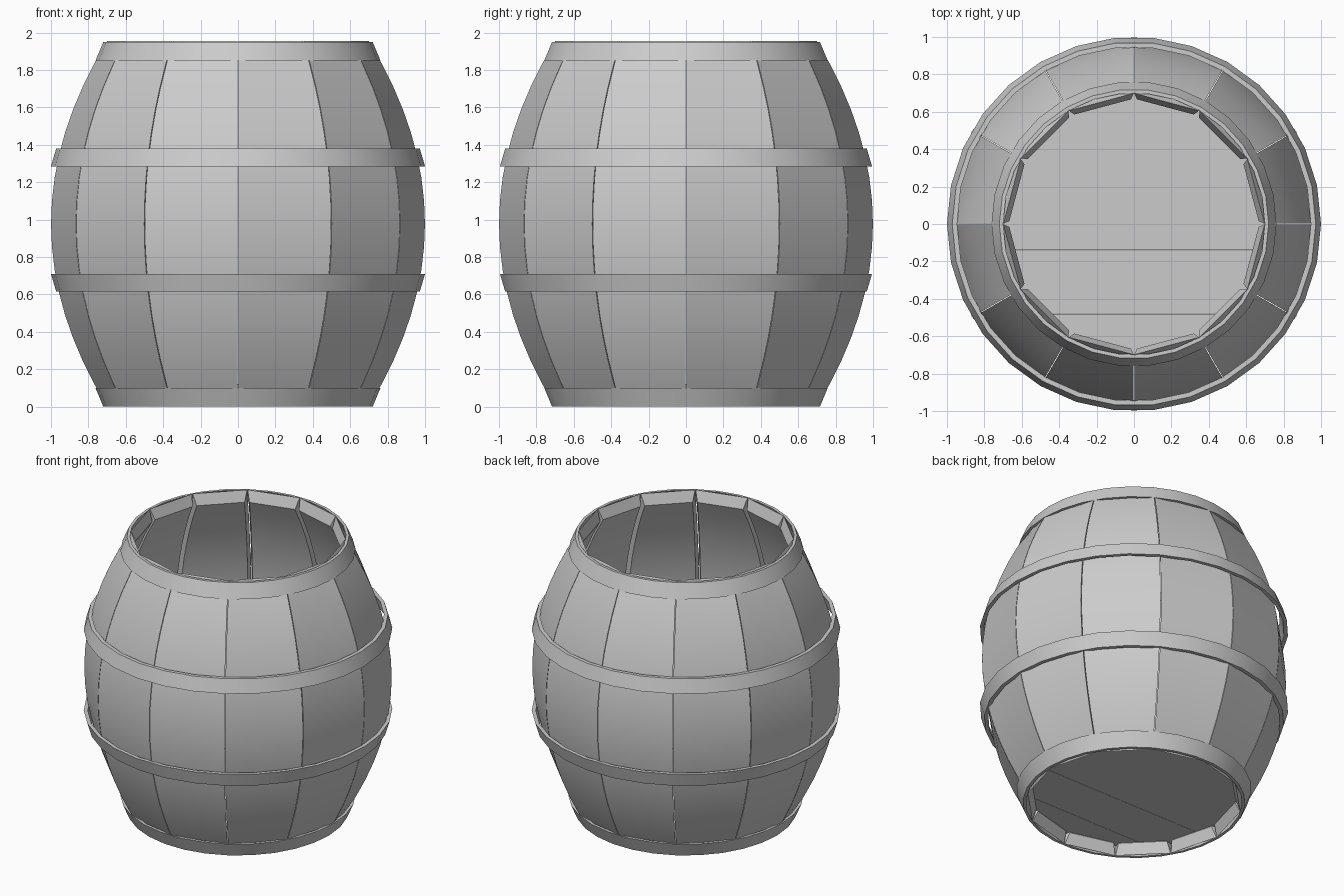
import bpy
import bmesh
from math import cos, sin, pi, sqrt

if "Cube" in bpy.data.objects:
    bpy.data.objects.remove(bpy.data.objects["Cube"])

HEIGHT = 1.955
MID = HEIGHT / 2
STAVES = 12
HOOP_SIDES = 30


def make_material(name, rgb):
    mat = bpy.data.materials.new(name)
    mat.use_nodes = True
    mat.diffuse_color = (*rgb, 1)
    mat.node_tree.nodes["Principled BSDF"].inputs["Base Color"].default_value = (*rgb, 1)
    return mat


grey = make_material("plain grey", (0.6, 0.6, 0.6))


def finish(bm, name, smooth=None):
    bmesh.ops.recalc_face_normals(bm, faces=bm.faces)
    mesh = bpy.data.meshes.new(name)
    bm.to_mesh(mesh)
    bm.free()
    mesh.materials.append(grey)
    obj = bpy.data.objects.new(name, mesh)
    bpy.context.collection.objects.link(obj)
    if smooth:
        bpy.ops.object.select_all(action="DESELECT")
        obj.select_set(True)
        bpy.context.view_layer.objects.active = obj
        bpy.ops.object.shade_smooth_by_angle(angle=smooth)
    return obj


def belly(z):
    """Corner radius of the barrel at a given height."""
    return 1.0 - 0.315 * (z - MID) ** 2


def loft(bm, rings, closed=False):
    """Join matching vertex loops; cap the ends unless the loft is closed."""
    loops = [[bm.verts.new(p) for p in ring] for ring in rings]
    n = len(loops[0])
    pairs = list(zip(loops, loops[1:]))
    if closed:
        pairs.append((loops[-1], loops[0]))
    for a, b in pairs:
        for i in range(n):
            j = (i + 1) % n
            bm.faces.new((a[i], a[j], b[j], b[i]))
    if not closed:
        bm.faces.new(loops[0])
        bm.faces.new(loops[-1])


# Staves: bowed flat planks whose inner face is inset on every side
def stave(index, steps=16, inset=0.035, thickness=0.07, end=0.075):
    turn = (index + 0.5) * 2 * pi / STAVES
    half = pi / STAVES
    rings = []
    for k in range(steps + 1):
        t = k / steps
        z_out = HEIGHT * t
        z_in = end + (HEIGHT - 2 * end) * t
        depth_out = belly(z_out) * cos(half)
        depth_in = belly(z_in) * cos(half) - thickness
        w_out = belly(z_out) * sin(half) - 0.002
        w_in = belly(z_in) * sin(half) - inset
        section = [(depth_out, -w_out, z_out), (depth_out, w_out, z_out),
                   (depth_in, w_in, z_in), (depth_in, -w_in, z_in)]
        rings.append([(x * cos(turn) - y * sin(turn), x * sin(turn) + y * cos(turn), z)
                      for x, y, z in section])
    bm = bmesh.new()
    loft(bm, rings)
    finish(bm, f"stave_{index + 1}", pi / 9)


for i in range(STAVES):
    stave(i)


# Hoops: thin sloping bands
def hoop(name, z0, r0, z1, r1, thickness):
    profile = [(r0, z0), (r1, z1), (r1 - thickness, z1), (r0 - thickness, z0)]
    rings = [[(r * cos(2 * pi * i / HOOP_SIDES), r * sin(2 * pi * i / HOOP_SIDES), z)
              for i in range(HOOP_SIDES)] for r, z in profile]
    bm = bmesh.new()
    loft(bm, rings, closed=True)
    finish(bm, name, pi / 9)


for side, flip in (("lower", False), ("upper", True)):
    for part, z0, r0, z1, r1, thick in (("end_hoop", 0.0, 0.72, 0.1, 0.762, 0.02),
                                        ("belly_hoop", 0.615, 0.972, 0.71, 1.0, 0.026)):
        if flip:
            z0, z1 = HEIGHT - 0.005 - z0, HEIGHT - 0.005 - z1
            if part == "belly_hoop":
                z0, z1 = z0 + 0.045, z1 + 0.045
        hoop(f"{side}_{part}", z0, r0, z1, r1, thick)


# Floor: a round base cut into planks
def floor_plank(name, y0, y1, radius=0.71, z0=0.08, z1=0.12):
    bm = bmesh.new()
    bmesh.ops.create_circle(bm, cap_ends=True, segments=48, radius=radius)
    for y, direction in ((y0, -1), (y1, 1)):
        bmesh.ops.bisect_plane(bm, geom=bm.verts[:] + bm.edges[:] + bm.faces[:],
                               plane_co=(0, y, 0), plane_no=(0, direction, 0), clear_outer=True)
    bmesh.ops.translate(bm, verts=bm.verts, vec=(0, 0, z0))
    top = bmesh.ops.extrude_face_region(bm, geom=bm.faces[:])
    bmesh.ops.translate(bm, vec=(0, 0, z1 - z0),
                        verts=[v for v in top["geom"] if isinstance(v, bmesh.types.BMVert)])
    finish(bm, name)


seams = (-0.72, -0.48, -0.14, 0.72)
for i, (a, b) in enumerate(zip(seams, seams[1:])):
    floor_plank(f"floor_plank_{i + 1}", a + 0.001, b - 0.001)
